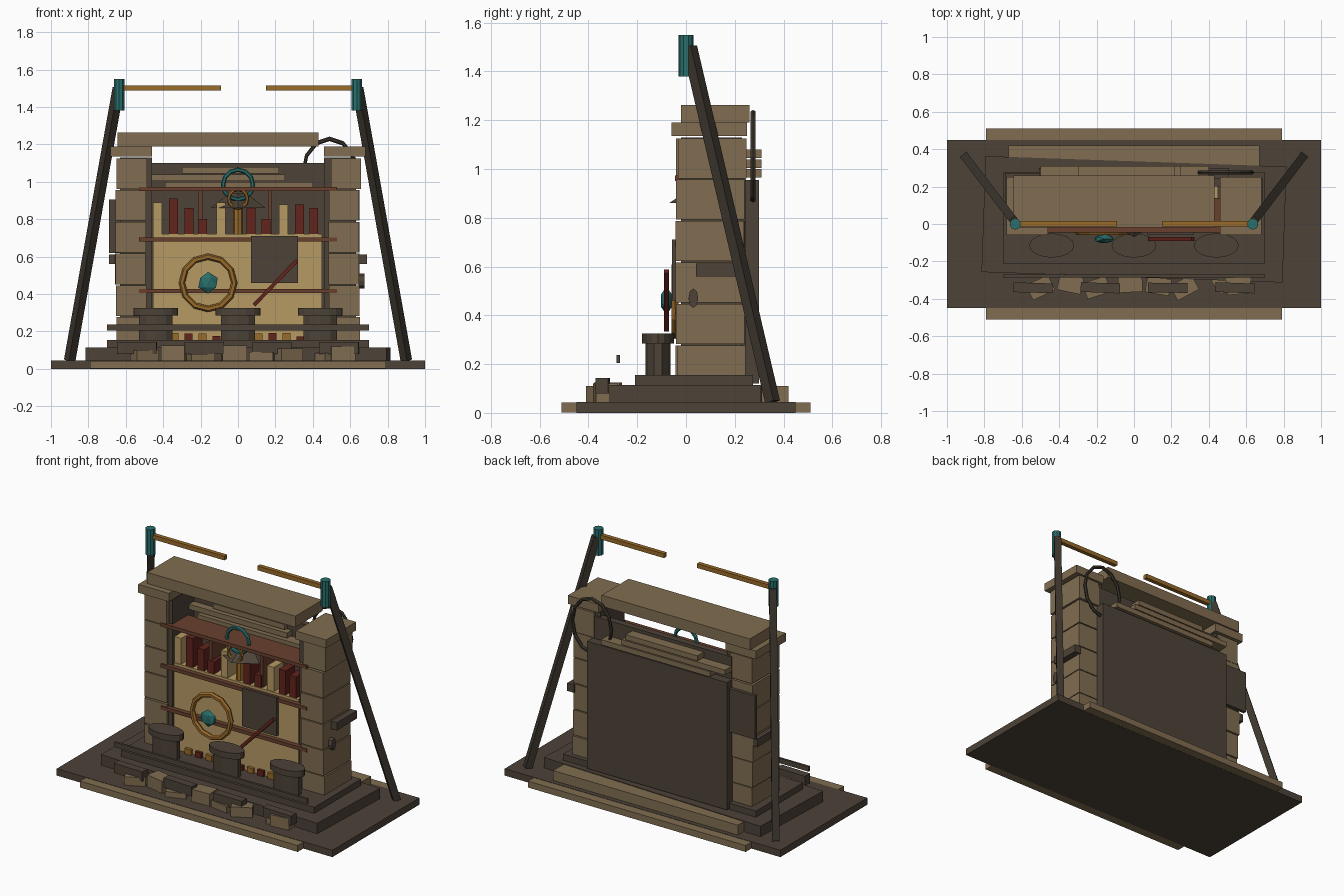
import bpy, math, random
from mathutils import Vector

random.seed(4)
cube = bpy.data.objects.get("Cube")
if cube:
    bpy.data.objects.remove(cube, do_unlink=True)


def material(name, r, g, b):
    m = bpy.data.materials.new(name)
    m.use_nodes = True
    col = [(c / 255) ** 2.2 for c in (r, g, b)] + [1]
    m.diffuse_color = col
    m.node_tree.nodes["Principled BSDF"].inputs["Base Color"].default_value = col
    return m


STONE = material("tan stone", 128, 109, 82)
DARK = material("dark stone", 78, 69, 59)
IRON = material("dark iron", 62, 56, 48)
CREAM = material("pale parchment", 181, 153, 100)
RED = material("deep red", 98, 40, 34)
WOOD = material("brown wood", 104, 66, 50)
TEAL = material("teal", 45, 110, 107)
BRASS = material("brass", 152, 106, 46)


def finish(name, mat):
    o = bpy.context.object
    o.name = name
    o.data.materials.append(mat)
    return o


def box(name, mat, x, y, z, turn=0):
    """Box from (min, max) ranges, turned about its own vertical axis."""
    mid = [(r[0] + r[1]) / 2 for r in (x, y, z)]
    bpy.ops.mesh.primitive_cube_add(size=1, location=mid, rotation=(0, 0, math.radians(turn)))
    o = finish(name, mat)
    o.scale = [r[1] - r[0] for r in (x, y, z)]
    return o


def cylinder(name, mat, loc, radius, depth, sides=12, squash=1, rot=(0, 0, 0)):
    bpy.ops.mesh.primitive_cylinder_add(vertices=sides, radius=radius, depth=depth,
                                        location=loc, rotation=rot)
    o = finish(name, mat)
    o.scale.y = squash
    return o


def ring(name, mat, loc, major, minor, squash=1, sides=12):
    bpy.ops.mesh.primitive_torus_add(major_radius=major, minor_radius=minor, major_segments=sides,
                                     minor_segments=6, location=loc, rotation=(math.pi / 2, 0, 0))
    o = finish(name, mat)
    o.scale.x = squash
    return o


def beam(name, mat, a, b, thick):
    """Square bar running between two points."""
    a, b = Vector(a), Vector(b)
    bpy.ops.mesh.primitive_cube_add(size=1, location=(a + b) / 2)
    o = finish(name, mat)
    o.rotation_euler = (b - a).to_track_quat('Z', 'Y').to_euler()
    o.scale = (thick, thick, (b - a).length)
    return o


# Stepped base
box("base_slab", DARK, (-1, 1), (-.45, .45), (0, .045))
box("base_edge", STONE, (-.79, .79), (-.51, .51), (.001, .043))
box("crooked_step", DARK, (-.805, .805), (-.285, .335), (.045, .114), -2)
box("back_step", STONE, (-.67, .67), (.2, .42), (.045, .11))
box("upper_step", DARK, (-.7, .7), (-.21, .275), (.114, .155))
box("front_rail", DARK, (-.7, .7), (-.285, -.27), (.205, .237))

# Rubble along the front
for x in (-.54, -.18, .18, .54):
    box("kerb_block", DARK, (x - .105, x + .105), (-.367, -.315), (.08, .143), random.uniform(-3, 3))
for x, y, h, t in ((-.5, -.34, .1, 25), (-.34, -.32, .125, -12), (-.2, -.34, .08, 18),
                   (-.02, -.32, .125, 3), (.13, -.33, .09, -10), (.27, -.34, .11, 28),
                   (.49, -.3, .085, 38), (.56, -.33, .12, 5)):
    box("rubble", STONE, (x - .065, x + .065), (y - .045, y + .045), (.045, h), t)

# Block pillars with caps and lintel
for side in (-1, 1):
    for i in range(6):
        j = random.uniform(-.006, .006)
        z = .112 + i * .17
        xs = sorted((side * (.49 + j), side * (.652 + j)))
        box("pillar_block", STONE, xs, (-.038 + j, .243 + j), (z, z + .164), j * 120)
    box("pillar_core", DARK, sorted((side * .46, side * .63)), (-.02, .23), (.112, 1.13))
    box("pillar_cap", STONE, sorted((side * .46, side * .682)), (-.06, .25), (1.135, 1.19))
    box("side_ledge", DARK, sorted((side * .64, side * .69)), (.04, .245), (.56, .612))
cylinder("side_knob", DARK, (.66, .03, .47), .04, .03, 8, .5, (0, math.pi / 2, 0))
box("lintel", STONE, (-.645, .43), (-.02, .26), (1.19, 1.263))

# Back wall and loose planks
box("inner_wall", DARK, (-.5, .5), (.2, .243), (.15, 1.1))
box("back_panel", DARK, (-.507, .507), (.243, .3), (.12, .955))
box("back_plate", DARK, (-.69, -.5), (.25, .272), (.62, .905))
for i, (a, b) in enumerate(((-.39, .4), (-.5, .25), (-.3, .22))):
    z = .965 + i * .04
    box("loose_plank", STONE, (a, b), (.13 + i * .02, .31), (z, z + .034))
ring("hanging_coil", IRON, (.49, .275, 1.05), .18, .012, .79)

# Cabinet, shelves and books
box("cabinet_front", CREAM, (-.455, .45), (-.015, .2), (.155, .72))
for z, back in ((.95, .14), (.68, 0), (.405, 0)):
    box("shelf", WOOD, (-.53, .53), (-.045, back), (z, z + .023))
for x in (-.2, .17):
    box("shelf_divider", WOOD, (x - .01, x + .01), (0, .14), (.72, .95))
books = ((-.43, .89, CREAM), (-.345, .91, RED), (-.262, .86, RED), (-.19, .8, RED),
         (-.092, .89, CREAM), (.07, .86, RED), (.15, .8, RED), (.243, .88, CREAM),
         (.328, .88, RED), (.405, .86, RED))
for x, top, mat in books:
    box("book", mat, (x - .024, x + .024), (-.01, .09), (.72, top))
for i in range(10):
    x = -.34 + i * .075
    box("low_book", RED if i % 2 else BRASS, (x - .022, x + .022), (-.035, .02),
        (.155, random.uniform(.17, .195)))

# Lamp with arch
cylinder("lamp_body", BRASS, (0, .02, .79), .025, .14, 8)
ring("lamp_ring", BRASS, (0, -.03, .91), .05, .01)
ring("arch", TEAL, (0, 0, .985), .08, .012)
bpy.ops.mesh.primitive_cone_add(vertices=6, radius1=.17, radius2=.05, depth=.08, location=(0, .1, .9))
finish("lamp_shade", DARK)

# Wheel, gem, plate and lever
ring("wheel", BRASS, (-.16, -.045, .46), .14, .017)
bpy.ops.mesh.primitive_ico_sphere_add(subdivisions=1, radius=.058, location=(-.16, -.08, .46))
finish("gem", TEAL).scale.y = .45
box("wall_plate", DARK, (.07, .32), (-.057, -.04), (.46, .71))
beam("lever", RED, (.085, -.08, .34), (.315, -.08, .58), .02)

# Oval stools
for x in (-.44, 0, .44):
    cylinder("stool_stem", DARK, (x, -.115, .22), .095, .13, 10, .54)
    cylinder("stool_seat", DARK, (x, -.115, .305), .12, .04, 16, .54)

# Leaning posts with sockets and broken crossbar
for side, end in ((-1, .09), (1, .15)):
    beam("leaning_post", IRON, (side * .64, .015, 1.5), (side * .9, .355, .045), .044)
    cylinder("post_socket", TEAL, (side * .635, 0, 1.465), .03, .17, 10)
    box("crossbar", BRASS, sorted((side * .62, side * end)), (-.013, .015), (1.487, 1.515))
